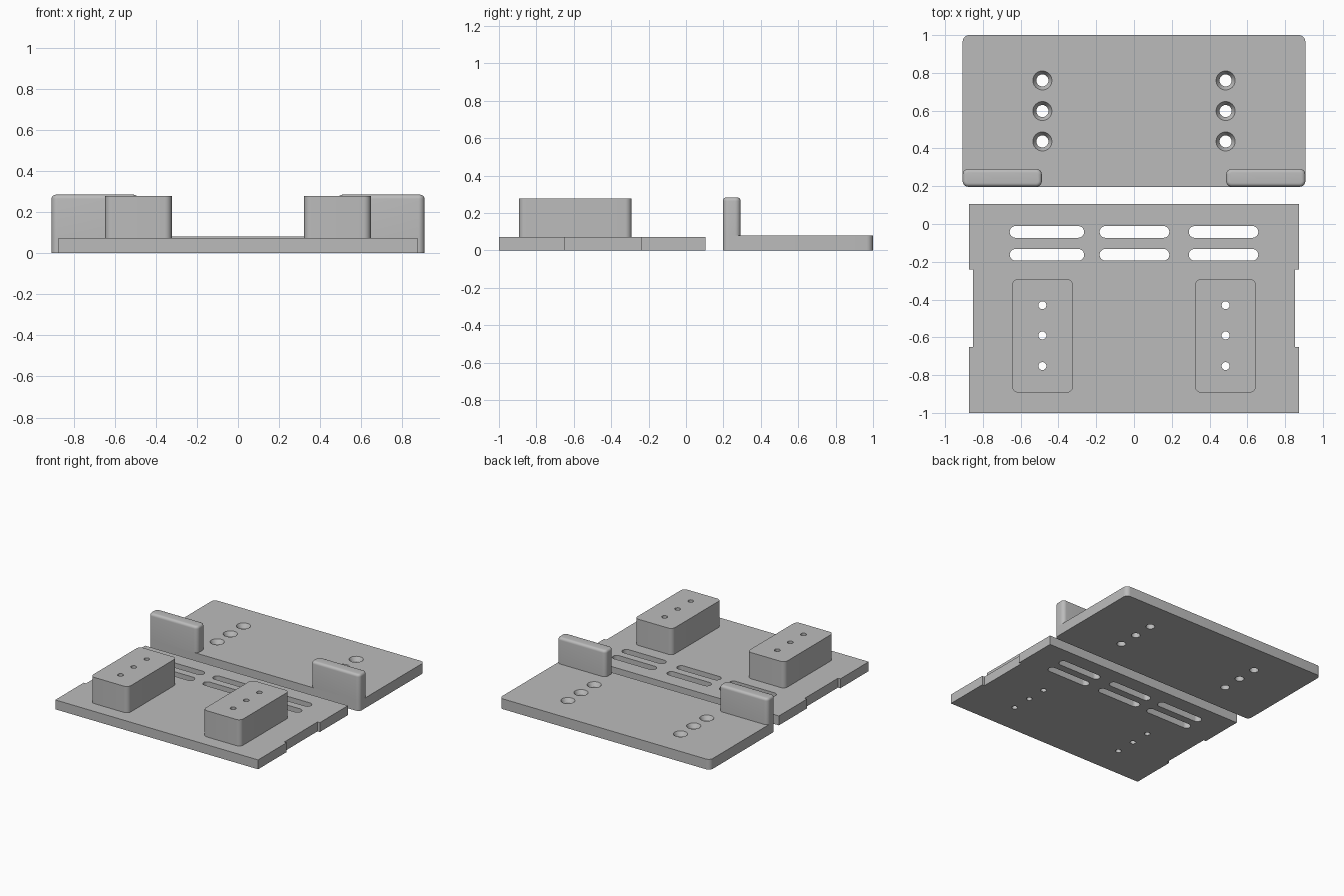
import bpy, bmesh, math

cube = bpy.data.objects.get("Cube")
if cube:
    bpy.data.objects.remove(cube, do_unlink=True)

grey = bpy.data.materials.new("plain_grey")
grey.use_nodes = True
grey.diffuse_color = (0.5, 0.5, 0.5, 1)
grey.node_tree.nodes["Principled BSDF"].inputs["Base Color"].default_value = grey.diffuse_color


def rounded(x0, x1, y0, y1, r_front, r_back, steps=8):
    """Counter-clockwise rectangle outline with rounded corners."""
    pts = []
    corners = [(x0, y0, r_front, 1, 1), (x1, y0, r_front, -1, 1),
               (x1, y1, r_back, -1, -1), (x0, y1, r_back, 1, -1)]
    for i, (x, y, r, sx, sy) in enumerate(corners):
        for k in range(steps + 1):
            a = math.pi * (1 + i / 2 + k / steps / 2)
            pts.append((x + sx * r + r * math.cos(a), y + sy * r + r * math.sin(a)))
    return pts


def prism(name, outline, z0, z1, top_round=0):
    bm = bmesh.new()
    base = bm.faces.new([bm.verts.new((x, y, z0)) for x, y in outline])
    out = bmesh.ops.extrude_face_region(bm, geom=[base])
    top = [v for v in out["geom"] if isinstance(v, bmesh.types.BMVert)]
    for v in top:
        v.co.z = z1
    bmesh.ops.remove_doubles(bm, verts=bm.verts, dist=1e-5)
    bmesh.ops.recalc_face_normals(bm, faces=bm.faces)
    if top_round:
        rim = [e for e in bm.edges if all(abs(v.co.z - z1) < 1e-5 for v in e.verts)]
        bmesh.ops.bevel(bm, geom=rim, offset=top_round, segments=5,
                        profile=0.5, affect='EDGES')
    return finish(name, bm)


def finish(name, bm):
    mesh = bpy.data.meshes.new(name)
    bm.to_mesh(mesh)
    bm.free()
    mesh.materials.append(grey)
    ob = bpy.data.objects.new(name, mesh)
    bpy.context.collection.objects.link(ob)
    return ob


def hole(x, y, r, z0, z1, r_top=None):
    bm = bmesh.new()
    bmesh.ops.create_cone(bm, cap_ends=True, segments=32, radius1=r,
                          radius2=r_top or r, depth=z1 - z0)
    bmesh.ops.translate(bm, verts=bm.verts, vec=(x, y, (z0 + z1) / 2))
    return finish("hole_cutter", bm)


def cut(ob, cutters):
    """Subtract the cutters, then discard them."""
    bpy.context.view_layer.objects.active = ob
    for c in cutters:
        c.hide_render = True
        mod = ob.modifiers.new("cut", 'BOOLEAN')
        mod.operation = 'DIFFERENCE'
        mod.solver = 'EXACT'
        mod.object = c
        bpy.ops.object.modifier_apply(modifier=mod.name)
    for c in cutters:
        bpy.data.objects.remove(c, do_unlink=True)


def smooth(ob):
    bpy.ops.object.select_all(action='DESELECT')
    ob.select_set(True)
    bpy.context.view_layer.objects.active = ob
    bpy.ops.object.shade_smooth_by_angle(angle=math.radians(30))


HOLE_X = 0.485
PIN_Y = (-0.43, -0.59, -0.752)
SCREW_Y = (0.437, 0.598, 0.76)
SIDES = (("left", 1), ("right", -1))

# Front plate with shallow side notches
half = [(0.873, -1), (0.873, -0.65), (0.853, -0.65),
        (0.853, -0.24), (0.873, -0.24), (0.873, 0.105)]
front_plate = prism("front_plate", half + [(-x, y) for x, y in reversed(half)], 0, 0.073)

# Two rows of rounded slots and the pin holes
cutters = []
for y in (-0.042, -0.163):
    for x0, x1 in ((-0.658, -0.264), (-0.182, 0.187), (0.29, 0.658)):
        cutters.append(prism("slot_cutter", rounded(x0, x1, y - 0.031, y + 0.031, 0.031, 0.031),
                             -0.1, 0.2))
cutters += [hole(s * HOLE_X, y, 0.021, -0.1, 0.4) for _, s in SIDES for y in PIN_Y]
cut(front_plate, cutters)
smooth(front_plate)

# Raised blocks on the front plate
for side, s in SIDES:
    cx = s * 0.484
    block = prism(side + "_block", rounded(cx - 0.162, cx + 0.162, -0.893, -0.291, 0.035, 0.035),
                  0.073, 0.277)
    cut(block, [hole(s * HOLE_X, y, 0.021, -0.1, 0.4) for y in PIN_Y])
    smooth(block)

# Back plate with countersunk screw holes
back_plate = prism("back_plate", rounded(-0.907, 0.907, 0.197, 1, 0.03, 0.035), 0, 0.08)
cutters = []
for _, s in SIDES:
    for y in SCREW_Y:
        cutters.append(hole(s * HOLE_X, y, 0.032, -0.1, 0.2))
        cutters.append(hole(s * HOLE_X, y, 0.031, 0.048, 0.081, 0.051))
cut(back_plate, cutters)
smooth(back_plate)

# Upright stops along the front edge of the back plate
for side, s in SIDES:
    x0, x1 = sorted((s * 0.488, s * 0.907))
    smooth(prism(side + "_stop", rounded(x0, x1, 0.197, 0.292, 0.03, 0.03),
                 0.08, 0.284, top_round=0.02))
